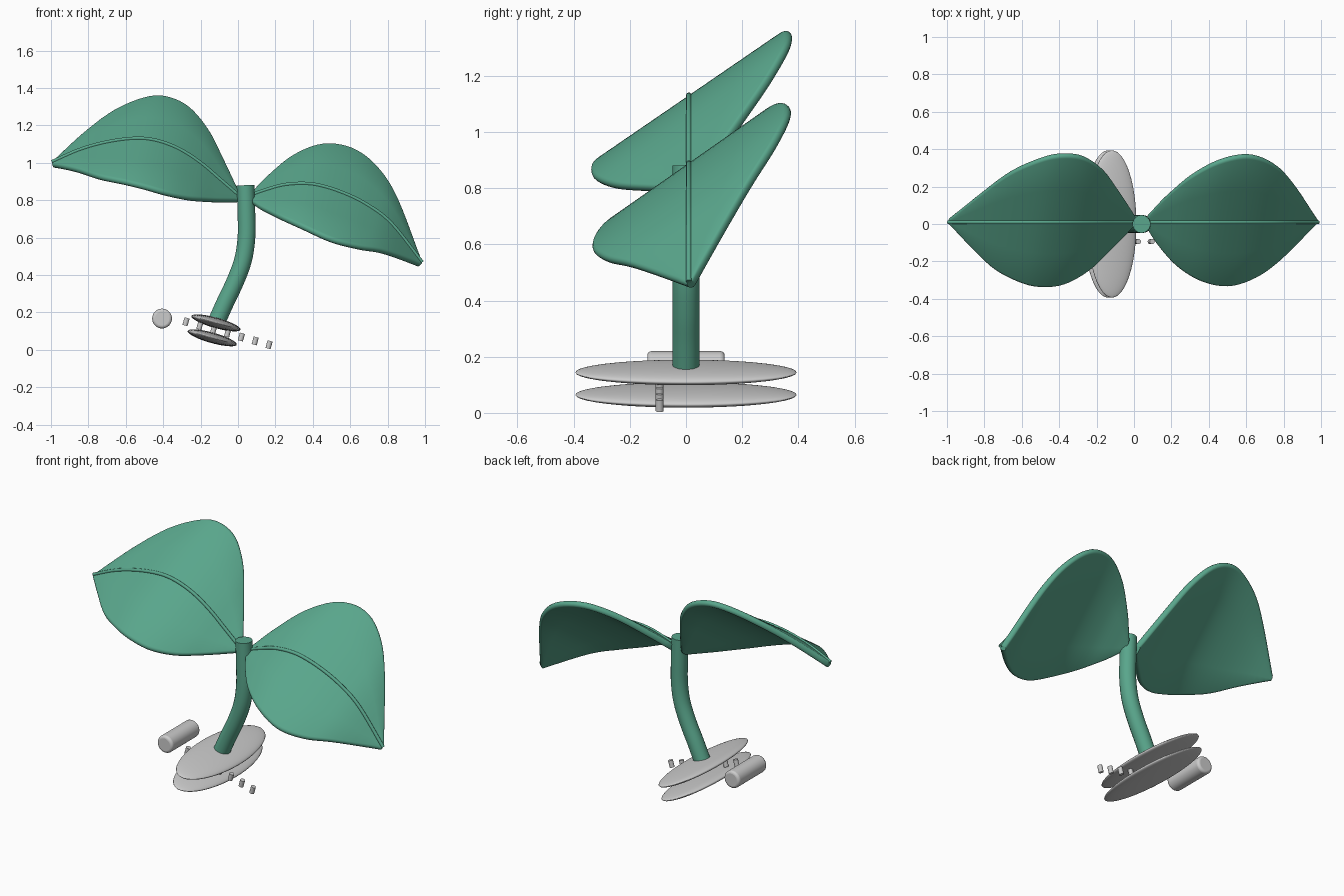
import bpy, bmesh, math
from mathutils import Vector

if "Cube" in bpy.data.objects:
    bpy.data.objects.remove(bpy.data.objects["Cube"])

TILT = math.radians(15.6)

green = bpy.data.materials.new("leaf_green")
green.diffuse_color = (0.1, 0.38, 0.26, 1)
green.use_nodes = True
green.node_tree.nodes["Principled BSDF"].inputs["Base Color"].default_value = green.diffuse_color


def smooth(ob, angle=40):
    bpy.ops.object.select_all(action='DESELECT')
    ob.select_set(True)
    bpy.context.view_layer.objects.active = ob
    bpy.ops.object.shade_smooth_by_angle(angle=math.radians(angle))


def resample(rows, steps=5):
    """Catmull-Rom interpolation of a table of tuples."""
    p = [Vector(r) for r in rows]
    p = [2 * p[0] - p[1]] + p + [2 * p[-1] - p[-2]]
    out = []
    for i in range(1, len(p) - 2):
        a, b, c, d = p[i - 1:i + 3]
        for k in range(steps):
            t = k / steps
            out.append(0.5 * (2 * b + (c - a) * t + (2 * a - 5 * b + 4 * c - d) * t * t
                              + (3 * b - a - 3 * c + d) * t ** 3))
    return out + [p[-2]]


def tube(name, points, radius, res=6):
    cu = bpy.data.curves.new(name, 'CURVE')
    cu.dimensions = '3D'
    cu.bevel_depth = radius
    cu.bevel_resolution = res
    cu.use_fill_caps = True
    sp = cu.splines.new('POLY')
    sp.points.add(len(points) - 1)
    for q, co in zip(sp.points, points):
        q.co = (*co, 1)
    ob = bpy.data.objects.new(name, cu)
    bpy.context.collection.objects.link(ob)
    bpy.ops.object.select_all(action='DESELECT')
    ob.select_set(True)
    bpy.context.view_layer.objects.active = ob
    bpy.ops.object.convert(target='MESH')
    ob = bpy.context.object
    ob.data.materials.append(green)
    smooth(ob)


def leaf(name, rows, slope):
    """rows: rib x, rib z, half width in y. Lofts a thin round-edged blade and adds a rib."""
    table = resample(rows)
    across = Vector((0.16, 1, slope))
    unit = across.normalized()
    half_t = 0.018
    bm = bmesh.new()
    rings = []
    rib = [Vector((x, 0.01, z)) for x, z, h in table]
    for i, (x, z, h) in enumerate(table):
        tan = rib[min(i + 1, len(rib) - 1)] - rib[max(i - 1, 0)]
        n = tan.cross(unit).normalized()
        if n.z < 0:
            n = -n
        mid = rib[i] - n * half_t
        w = max(h, 0.006) * across.length
        r = min(half_t, w)
        flat = w - r
        sec = []
        for side in (1, -1):
            for k in range(7):
                a = math.pi / 2 - math.pi * k / 6
                sec.append((side * (flat + r * math.cos(a)), side * half_t * math.sin(a)))
            for k in (1, 2, 3):
                sec.append((side * flat * (1 - k / 2), -side * half_t))
        rings.append([bm.verts.new(mid + unit * u + n * v) for u, v in sec])
    m = len(rings[0])
    for a, b in zip(rings, rings[1:]):
        for j in range(m):
            bm.faces.new((a[j], a[(j + 1) % m], b[(j + 1) % m], b[j]))
    bm.faces.new(rings[0])
    bm.faces.new(rings[-1])
    bmesh.ops.recalc_face_normals(bm, faces=bm.faces)
    me = bpy.data.meshes.new(name)
    bm.to_mesh(me)
    bm.free()
    ob = bpy.data.objects.new(name, me)
    bpy.context.collection.objects.link(ob)
    me.materials.append(green)
    smooth(ob)
    tube(name + "_rib", rib, 0.01, 3)


# Leaves with raised centre ribs
leaf("left_leaf", [(0.01, 0.82, 0.025), (-0.1, 0.915, 0.16), (-0.2, 1.0, 0.27),
                   (-0.317, 1.075, 0.34), (-0.44, 1.12, 0.354), (-0.555, 1.13, 0.33),
                   (-0.704, 1.11, 0.26), (-0.846, 1.07, 0.146), (-0.995, 1.005, 0.012)], 0.685)
leaf("right_leaf", [(0.065, 0.825, 0.03), (0.142, 0.853, 0.125), (0.26, 0.884, 0.237),
                    (0.405, 0.885, 0.32), (0.56, 0.84, 0.35), (0.7, 0.77, 0.306),
                    (0.824, 0.672, 0.205), (0.985, 0.468, 0.012)], 0.7)

# Curved stem
stem = resample([(-0.112, 0, 0.155), (-0.065, 0, 0.26), (-0.016, 0, 0.363), (0.027, 0, 0.48),
                 (0.045, 0, 0.6), (0.045, 0, 0.73), (0.04, 0, 0.88)])
tube("stem", stem, 0.048, 7)

# Two tilted lens-shaped discs
for name, x, z in (("upper_disc", -0.118, 0.144), ("lower_disc", -0.138, 0.064)):
    bpy.ops.mesh.primitive_uv_sphere_add(segments=48, ring_count=24, radius=1,
                                         location=(x, 0, z), rotation=(0, TILT, 0))
    ob = bpy.context.object
    ob.name = name
    ob.scale = (0.136, 0.394, 0.028)
    smooth(ob, 60)

# Row of small pegs along the tilted base
for i in range(7):
    bpy.ops.mesh.primitive_cylinder_add(vertices=16, radius=0.014, depth=0.042,
                                        location=(-0.278 + 0.074 * i, -0.094, 0.15 - 0.0205 * i),
                                        rotation=(0, TILT, 0))
    bpy.context.object.name = f"peg_{i + 1}"
    smooth(bpy.context.object)

# Round bar beside the discs
bpy.ops.mesh.primitive_cylinder_add(vertices=32, radius=0.053, depth=0.275,
                                    location=(-0.406, 0, 0.167), rotation=(math.pi / 2, 0, 0))
bar = bpy.context.object
bar.name = "side_bar"
bev = bar.modifiers.new("round_ends", 'BEVEL')
bev.width = 0.015
bev.segments = 4
smooth(bar)
